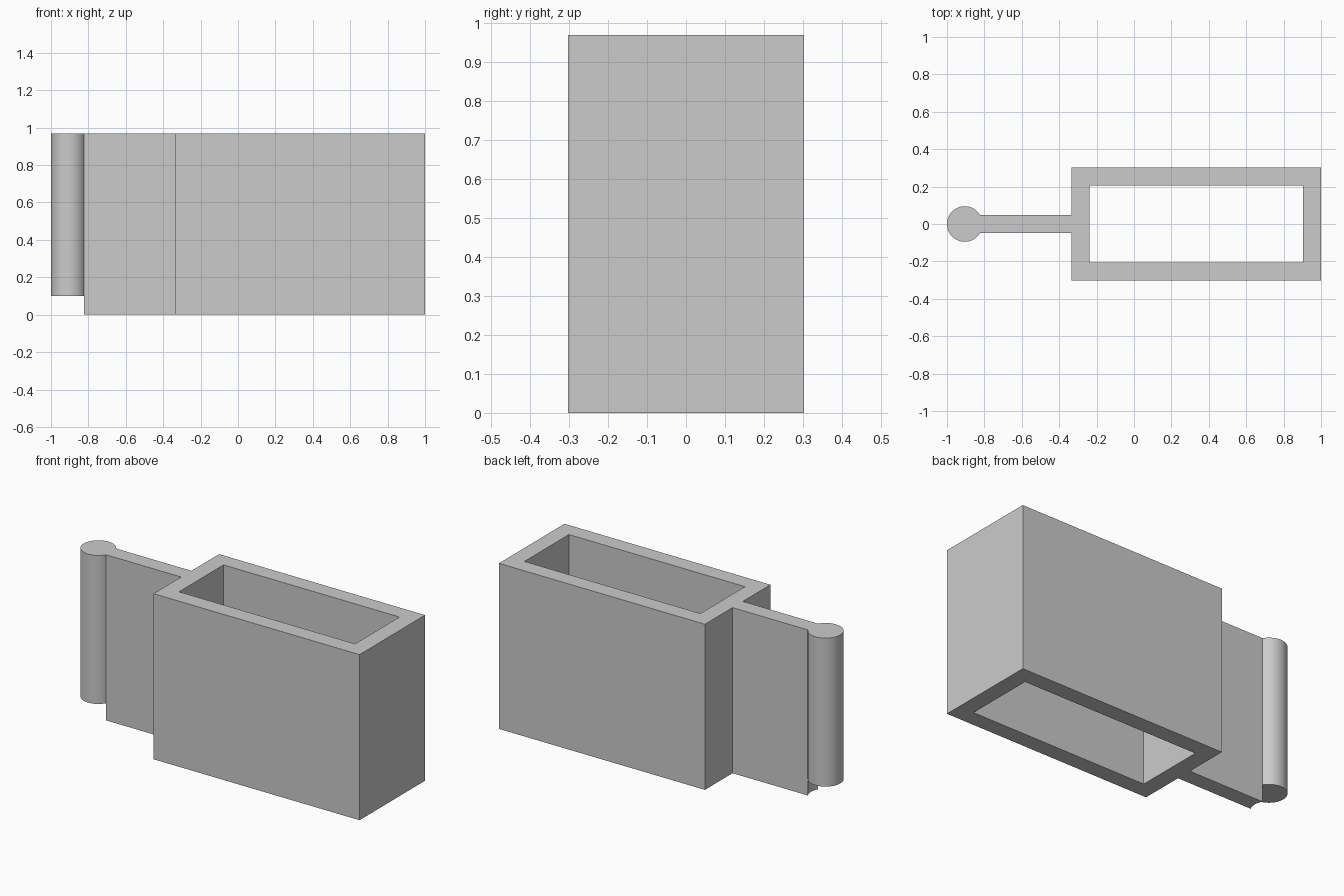
import bpy
from math import sin, cos, radians

cube = bpy.data.objects.get("Cube")
if cube:
    bpy.data.objects.remove(cube, do_unlink=True)

HEIGHT = 0.97
PIN_X, PIN_R, PIN_BASE = -0.905, 0.095, 0.1
BOX_LEFT, BOX_RIGHT, BOX_HALF = -0.335, 1.0, 0.303
WALL = 0.097

grey = bpy.data.materials.new("plain grey")
grey.use_nodes = True
colour = (0.6, 0.6, 0.6, 1)
grey.diffuse_color = colour
grey.node_tree.nodes["Principled BSDF"].inputs["Base Color"].default_value = colour


def extrude(name, outlines, bottom, top):
    """Extrude flat outlines upwards; inner outlines become holes."""
    curve = bpy.data.curves.new(name, "CURVE")
    curve.dimensions = "2D"
    curve.fill_mode = "BOTH"
    curve.extrude = (top - bottom) / 2
    for outline in outlines:
        spline = curve.splines.new("POLY")
        spline.points.add(len(outline) - 1)
        for point, (x, y) in zip(spline.points, outline):
            point.co = (x, y, 0, 1)
        spline.use_cyclic_u = True
    obj = bpy.data.objects.new(name, curve)
    obj.location.z = (top + bottom) / 2
    bpy.context.collection.objects.link(obj)
    curve.materials.append(grey)
    bpy.ops.object.select_all(action="DESELECT")
    obj.select_set(True)
    bpy.context.view_layer.objects.active = obj
    bpy.ops.object.convert(target="MESH")
    bpy.ops.object.shade_smooth_by_angle(angle=radians(30))


def arc(start, end):
    return [(PIN_X + PIN_R * cos(radians(a)), PIN_R * sin(radians(a)))
            for a in range(start, end, 5)]


# Open rectangular sleeve with a flat tab, hollowed at its end to fit the pin
tab_half = PIN_R * sin(radians(30))
outer = arc(-30, 35)[::-1] + [
    (BOX_LEFT, -tab_half), (BOX_LEFT, -BOX_HALF), (BOX_RIGHT, -BOX_HALF),
    (BOX_RIGHT, BOX_HALF), (BOX_LEFT, BOX_HALF), (BOX_LEFT, tab_half)]
x0, x1, y = BOX_LEFT + WALL, BOX_RIGHT - WALL, BOX_HALF - WALL
inner = [(x0, -y), (x0, y), (x1, y), (x1, -y)]
extrude("sleeve_with_tab", [outer, inner], 0, HEIGHT)

# Round pin along the end of the tab
extrude("round_pin", [arc(0, 360)], PIN_BASE, HEIGHT)
